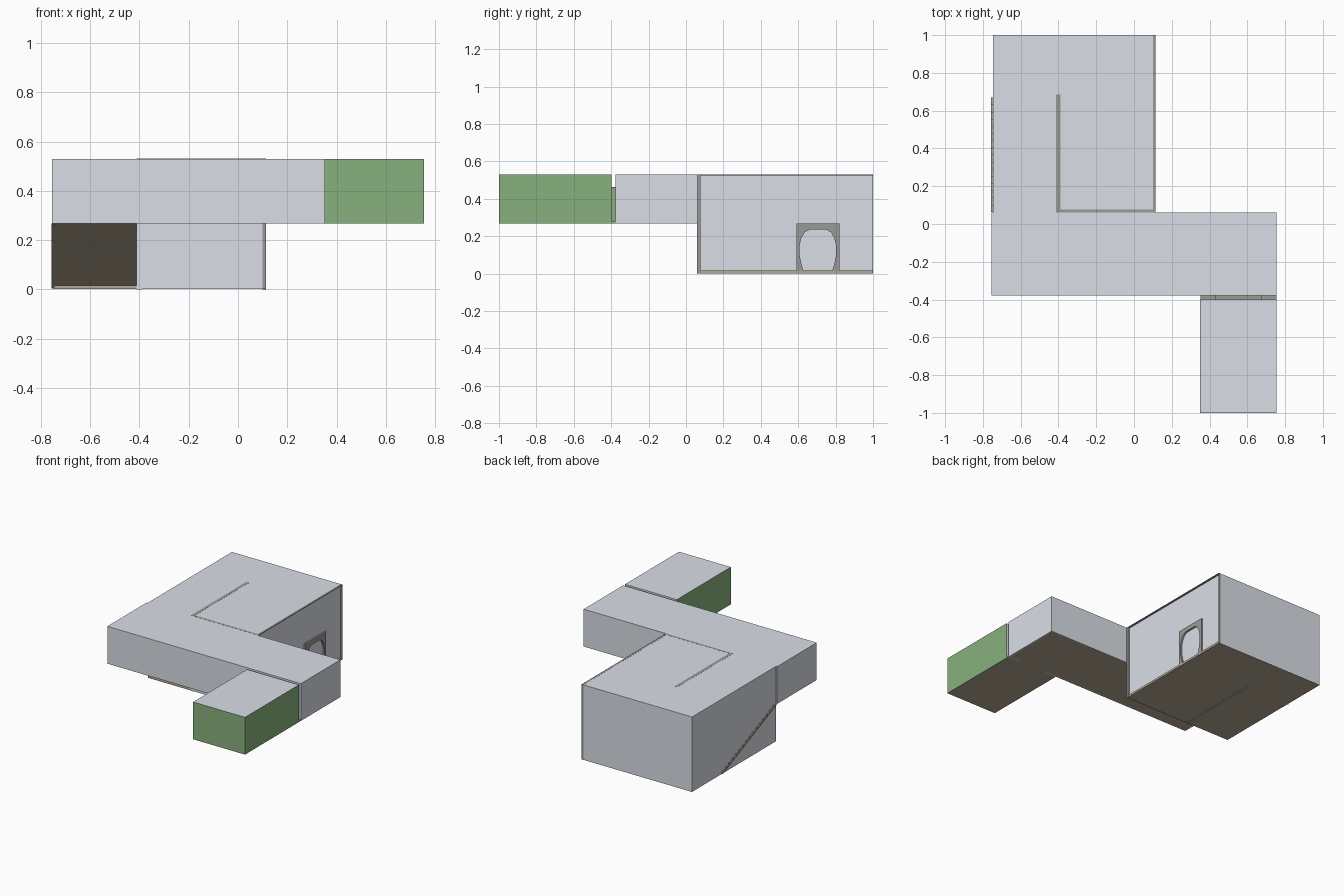
import bpy, bmesh
from mathutils import Vector

if "Cube" in bpy.data.objects:
    bpy.data.objects.remove(bpy.data.objects["Cube"], do_unlink=True)


def material(name, rgb):
    m = bpy.data.materials.new(name)
    m.use_nodes = True
    m.diffuse_color = (*rgb, 1)
    m.node_tree.nodes["Principled BSDF"].inputs["Base Color"].default_value = (*rgb, 1)
    return m


LIGHT = material("light_grey", (0.70, 0.73, 0.79))
DARK = material("dark_grey", (0.32, 0.32, 0.315))
GREEN = material("green", (0.25, 0.44, 0.21))
WOOD = material("wood_brown", (0.47, 0.39, 0.29))


def panel(name, pts, axis, a, b, mat):
    """Extrude a flat outline along an axis."""
    def place(p, d):
        v = list(p)
        v.insert(axis, d)
        return Vector(v)
    bm = bmesh.new()
    bm.faces.new([bm.verts.new(place(p, a)) for p in pts])
    ext = bmesh.ops.extrude_face_region(bm, geom=bm.faces[:])
    for v in ext["geom"]:
        if isinstance(v, bmesh.types.BMVert):
            v.co[axis] = b
    bmesh.ops.recalc_face_normals(bm, faces=bm.faces)
    me = bpy.data.meshes.new(name)
    bm.to_mesh(me)
    bm.free()
    me.materials.append(mat)
    ob = bpy.data.objects.new(name, me)
    bpy.context.collection.objects.link(ob)
    return ob


def rect(u0, u1, v0, v1):
    return [(u0, v0), (u1, v0), (u1, v1), (u0, v1)]


def doorway(u0, u1, v0, v1, a, b, h):
    """Rectangle with an opening from its lower edge, between a and b, up to h."""
    return [(u0, v0), (a, v0), (a, h), (b, h), (b, v0), (u1, v0), (u1, v1), (u0, v1)]


def dark_ends(ob):
    """Give the top and bottom of a wall the dark cut colour."""
    ob.data.materials.append(DARK)
    for p in ob.data.polygons:
        p.material_index = int(abs(p.normal.z) > 0.5)


TOP, MID, T = 0.53, 0.267, 0.01
E = 0.001                      # small step that keeps surfaces apart
W, L = 0.755, 0.114            # corridor half width, lower room east side
FRONT, BACK = -0.378, 0.062    # corridor front and back
GB = -0.399                    # back of the green room

# Roof and floors
panel("roof", [(-0.747, 1), (0.1, 1), (0.1, BACK), (W, BACK), (W, FRONT),
               (-W, FRONT), (-W, BACK), (-0.747, BACK)], 2, TOP - T, TOP, LIGHT)
panel("lower_floor", rect(-0.746, L - E, BACK + E, 0.999), 2, E, 0.016, WOOD)
panel("corridor_floor", rect(-W + E, W - E, FRONT + E, BACK - E), 2, MID, MID + T, WOOD)
panel("green_room_floor", rect(0.351, W - E, -0.999, FRONT + E), 2, MID, MID + T, WOOD)
panel("green_room_roof", rect(0.351, W - E, -0.999, GB - E), 2, TOP - T, TOP, LIGHT)

# Lower room walls
panel("north_wall", rect(-0.747, 0.1, 2 * E, TOP), 1, 1 - T, 1, LIGHT)
panel("west_wall", rect(BACK, 1, 2 * E, TOP), 0, -0.747, -0.744, LIGHT)
panel("east_wall", rect(BACK, 1, 2 * E, TOP), 0, 0.09, 0.101, LIGHT)
dark_ends(panel("south_wall", rect(-0.39, 0.1, 2 * E, TOP + E / 2), 1, BACK, 0.078, LIGHT))
dark_ends(panel("stair_wall", rect(BACK, 0.685, 0, TOP + E / 2), 0, -0.412, -0.39, LIGHT))

# Dark rim around the east wall
panel("rim_front_post", rect(0.1, L, 0.06, 0.077), 2, E, TOP + E / 2, DARK)
panel("rim_back_post", rect(0.1, L, 0.996, 1), 2, E, TOP + E / 2, DARK)
panel("rim_top", rect(0.1, L, 0.07, 0.998), 2, TOP - 0.004, TOP + E / 2, DARK)

# Arched door frame, mirrored about its middle
half = [(0.072, 0), (0.088, 0.05), (0.098, 0.1), (0.098, 0.15), (0.088, 0.19),
        (0.07, 0.222), (0.045, 0.235)]
mid = 0.705
arch = [(mid - u, v) for u, v in half] + [(mid + u, v) for u, v in reversed(half)]
outer = [(0.82, 0), (0.82, MID), (0.592, MID), (0.592, 0)]
panel("door_frame", arch + outer, 0, 0.1, L - E, DARK)

# Corridor walls
panel("corridor_front_wall", doorway(-W, W, MID, TOP, 0.45, 0.655, 0.45),
      1, FRONT, FRONT + T, LIGHT)
panel("corridor_back_wall", rect(0.1, W, MID, TOP), 1, BACK - T, BACK, LIGHT)
for side, x in (("east", W - T), ("west", -W)):
    panel("corridor_" + side + "_wall", rect(FRONT, BACK, MID, TOP), 0, x, x + T, LIGHT)

# Green room walls
panel("green_front_wall", rect(0.35, W, MID, TOP - E / 2), 1, -1, -1 + T, GREEN)
panel("green_back_wall", doorway(0.352, W - E, MID + E, TOP - E, 0.45, 0.655, 0.45),
      1, GB - T, GB + E / 2, LIGHT)
for side, x in (("east", W - T), ("west", 0.35)):
    panel("green_" + side + "_wall", rect(-1, GB, MID, TOP - E / 2), 0, x, x + T, GREEN)

# Narrow link between the green room and the corridor
panel("link_sill", rect(0.351, W - E, GB, FRONT), 2, MID + T, MID + T + E, DARK)
panel("link_roof", rect(0.43, 0.675, GB, FRONT), 2, 0.45, 0.462, DARK)
for side, x in (("east", 0.655), ("west", 0.43)):
    panel("link_" + side + "_wall", rect(GB, FRONT, MID + E, 0.461), 0, x, x + 0.02, GREEN)

# Stairs: wedge steps with a sloping underside
STEPS = 16
rise, run = (MID - 0.004) / STEPS, 0.606 / STEPS
for i in range(STEPS):
    y, z = 0.67 - run * i, 0.004 + rise * i
    panel("stair_step", [(y, z), (y, z + rise), (y - run, z + rise)], 0, -0.757, -0.405, WOOD)
